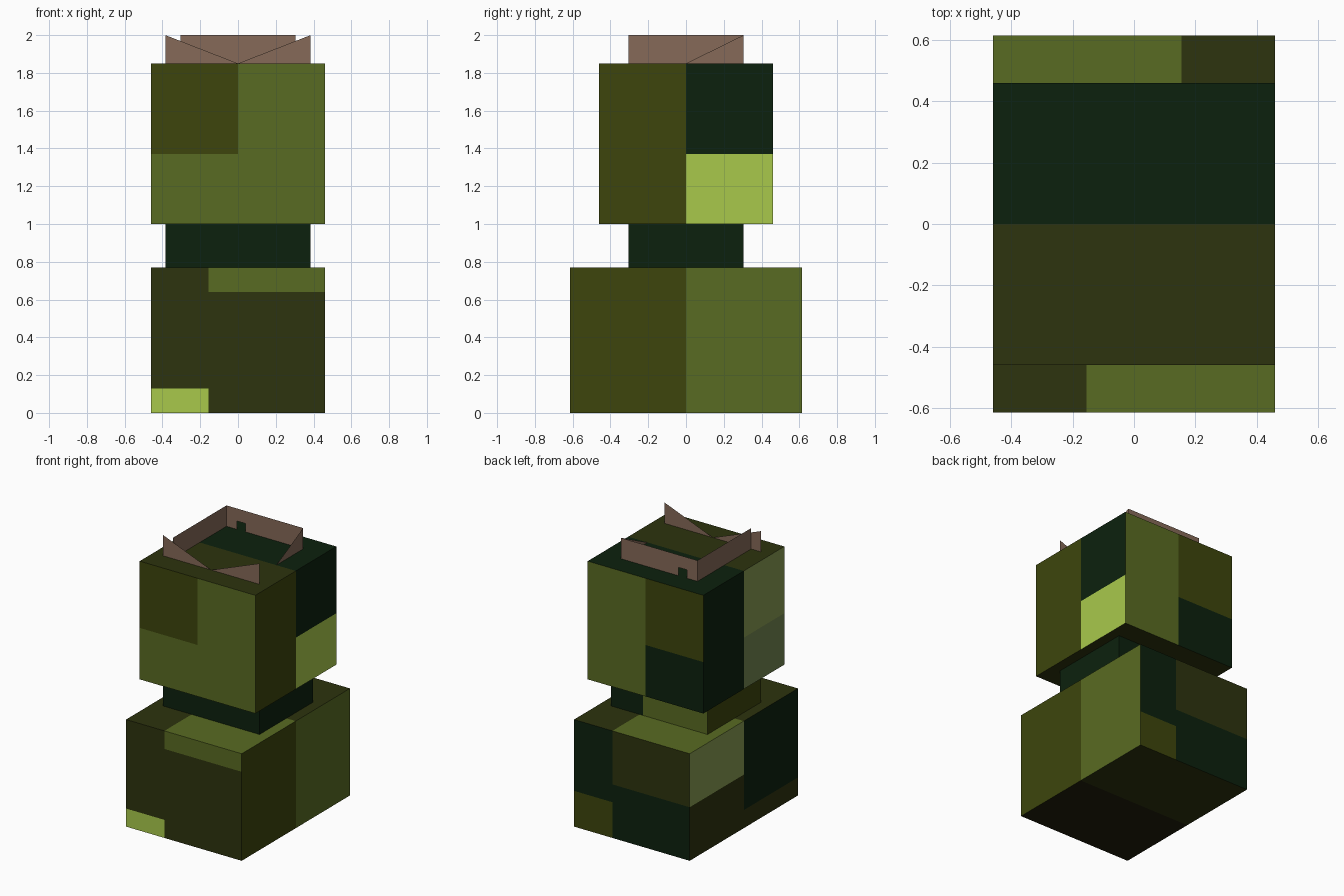
import bpy
import bmesh

cube = bpy.data.objects.get("Cube")
if cube:
    bpy.data.objects.remove(cube, do_unlink=True)


def linear(v):
    v /= 255
    return v / 12.92 if v <= 0.04045 else ((v + 0.055) / 1.055) ** 2.4


def material(name, hex_code):
    rgb = [linear(c) for c in bytes.fromhex(hex_code)]
    mat = bpy.data.materials.new(name)
    mat.use_nodes = True
    mat.diffuse_color = (*rgb, 1)
    bsdf = mat.node_tree.nodes["Principled BSDF"]
    bsdf.inputs["Base Color"].default_value = (*rgb, 1)
    bsdf.inputs["Roughness"].default_value = 0.9
    return mat


PALETTE = {
    "olive": "596b22",
    "dark_olive": "3d450c",
    "deep_olive": "2d330e",
    "shadow_olive": "1f1e0b",
    "forest": "0c210d",
    "lime": "a9c94b",
    "sage": "889b51",
    "grey_sage": "73854f",
    "brown": "866a58",
}
MATERIALS = {name: material(name, code) for name, code in PALETTE.items()}
NAMES = list(PALETTE)


def finish(name, bm, mats):
    mesh = bpy.data.meshes.new(name)
    bm.to_mesh(mesh)
    bm.free()
    for mat in mats:
        mesh.materials.append(mat)
    obj = bpy.data.objects.new(name, mesh)
    bpy.context.collection.objects.link(obj)
    return obj


def patched_box(name, half_x, half_y, bottom, top, cuts, rule):
    """Box scored along the cut planes; the rule names each patch's colour."""
    bm = bmesh.new()
    bmesh.ops.create_cube(bm, size=1)
    for v in bm.verts:
        v.co.x *= 2 * half_x
        v.co.y *= 2 * half_y
        v.co.z = bottom + (v.co.z + 0.5) * (top - bottom)
    for axis, values in cuts.items():
        normal = [float(axis == a) for a in "xyz"]
        for value in values:
            bmesh.ops.bisect_plane(
                bm, geom=bm.verts[:] + bm.edges[:] + bm.faces[:],
                plane_co=[n * value for n in normal], plane_no=normal)
    bm.normal_update()
    for f in bm.faces:
        n = f.normal
        axis = max(range(3), key=lambda i: abs(n[i]))
        low, high = (("left", "right"), ("front", "back"), ("bottom", "top"))[axis]
        # "right" here means the +x face
        side = high if n[axis] > 0 else low
        f.material_index = NAMES.index(rule(side, *f.calc_center_median()))
    return finish(name, bm, MATERIALS.values())


# Large lower block
def body_colour(side, x, y, z):
    if side == "front":
        if z > 0.64 and x > -0.155:
            return "olive"
        return "lime" if z < 0.13 and x < -0.155 else "deep_olive"
    if side == "right":
        return "dark_olive" if y < 0 else "olive"
    if side == "back":
        if x > 0.155:
            return "forest" if z > 0.257 else "dark_olive"
        return "deep_olive" if z > 0.385 else "forest"
    if side == "left":
        if y > 0:
            return "sage" if z > 0.385 else "deep_olive"
        return "forest" if z > 0.13 else "deep_olive"
    if side == "top":
        patch = x > -0.155 if y < 0 else x < 0.155
        return "olive" if patch else "deep_olive"
    return "shadow_olive" if y < 0 else "deep_olive"


patched_box("body", 0.46, 0.615, 0, 0.77,
            {"x": (-0.155, 0.155), "y": (0,), "z": (0.13, 0.257, 0.385, 0.64)},
            body_colour)


# Narrow neck between the blocks
def neck_colour(side, x, y, z):
    if side == "back" and x < 0.13:
        return "olive"
    return "dark_olive" if side == "left" else "forest"


patched_box("neck", 0.385, 0.305, 0.77, 1.0, {"x": (0.13,)}, neck_colour)


# Upper block
def head_colour(side, x, y, z):
    high = z > 1.37
    if side == "front":
        return "dark_olive" if high and x < 0 else "olive"
    if side == "right":
        if y < 0:
            return "dark_olive"
        return "forest" if high else "lime"
    if side == "back":
        if x > 0:
            return "olive"
        return "dark_olive" if high else "forest"
    if side == "left":
        if y > 0:
            return "forest"
        return "sage" if high else "grey_sage"
    if side == "top":
        return "forest" if y > 0 else "deep_olive"
    return "deep_olive"


patched_box("head", 0.46, 0.46, 1.0, 1.85,
            {"x": (0,), "y": (0,), "z": (1.37,)}, head_colour)

# Paper-thin upright panels on top of the head
LOW, HIGH, RIM = 1.85, 2.0, 0.305


def panel(name, outlines, place):
    bm = bmesh.new()
    for outline in outlines:
        bm.faces.new([bm.verts.new(place(u, z)) for u, z in outline])
    return finish(name, bm, [MATERIALS["brown"]])


rectangle = [(-RIM, LOW), (RIM, LOW), (RIM, HIGH), (-RIM, HIGH)]
notched = [(-RIM, LOW), (-0.22, LOW), (-0.22, 1.91), (-0.155, 1.91),
           (-0.155, LOW), (RIM, LOW), (RIM, HIGH), (-RIM, HIGH)]
spikes = [[(s * 0.385, LOW), (0, LOW), (s * 0.385, HIGH)] for s in (-1, 1)]
wedge = [(0, LOW), (RIM, LOW), (RIM, HIGH)]

panel("front_spikes", spikes, lambda u, z: (u, -RIM, z))
panel("back_panel", [notched], lambda u, z: (u, RIM, z))
panel("right_panel", [rectangle], lambda u, z: (-RIM, u, z))
panel("left_wedge", [wedge], lambda u, z: (RIM, u, z))
